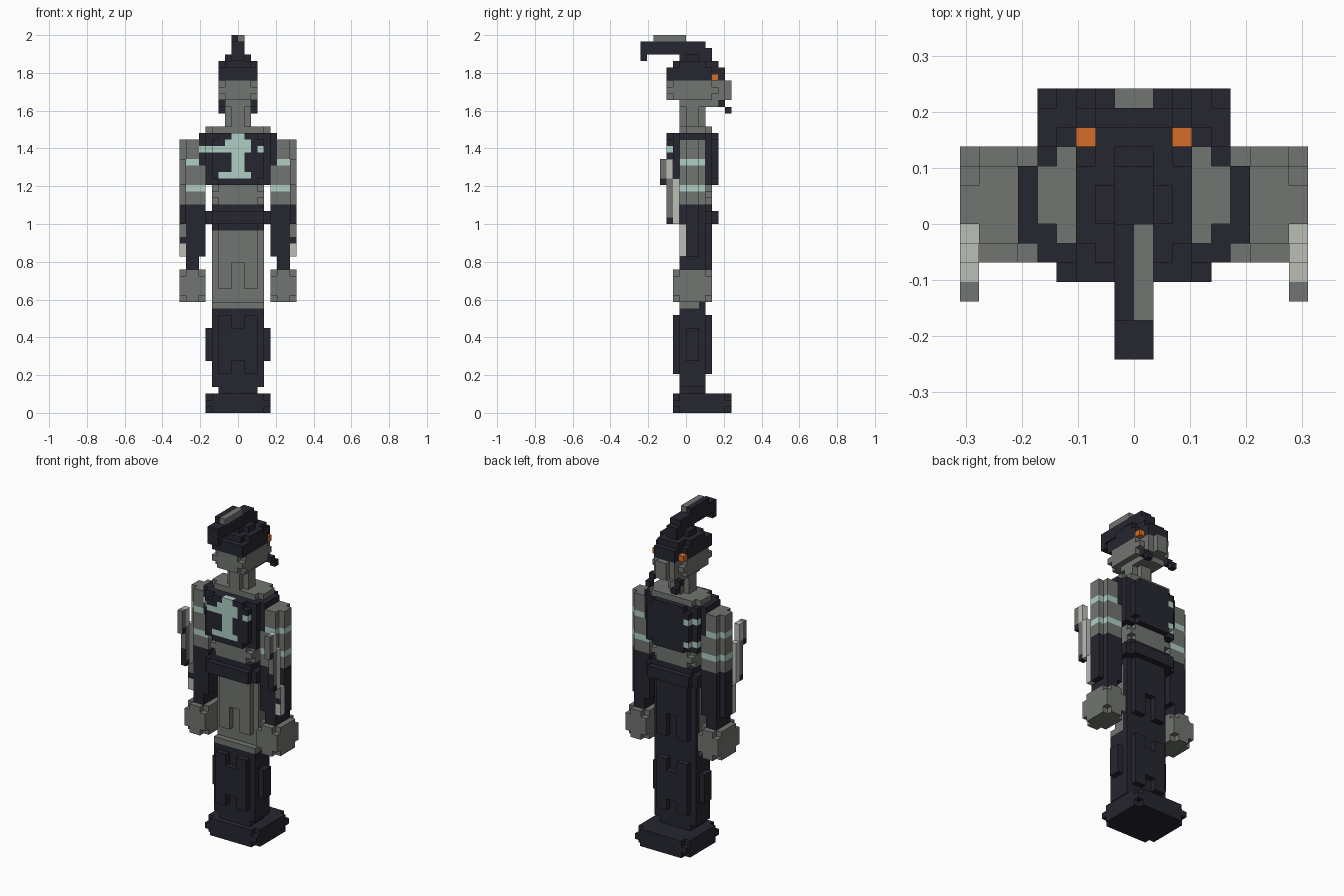
import bpy, bmesh
from mathutils import Vector

cube = bpy.data.objects.get("Cube")
if cube:
    bpy.data.objects.remove(cube)

UNIT = 2 / 58  # edge of one block
COLOURS = {
    "charcoal": (0.019, 0.019, 0.030),
    "stone_grey": (0.165, 0.177, 0.162),
    "pale_teal": (0.43, 0.62, 0.56),
    "ember_orange": (0.66, 0.155, 0.022),
    "light_grey": (0.50, 0.51, 0.47),
}
DARK, GREY, TEAL, ORANGE, LIGHT = COLOURS
names = list(COLOURS)
materials = []
for name, rgb in COLOURS.items():
    mat = bpy.data.materials.new(name)
    mat.use_nodes = True
    mat.diffuse_color = (*rgb, 1)
    shader = mat.node_tree.nodes["Principled BSDF"]
    shader.inputs["Base Color"].default_value = (*rgb, 1)
    shader.inputs["Roughness"].default_value = 0.9
    materials.append(mat)

blocks = {}  # block position -> (part, colour)


def cells(x, y, z):
    return [(i, j, k) for i in range(*x) for j in range(*y) for k in range(*z)]


def fill(part, colour, x, y, z, chip=False):
    """Fill a box of blocks; chip knocks off its eight corners."""
    for c in cells(x, y, z):
        corner = all(v in (r[0], r[1] - 1) for v, r in zip(c, (x, y, z)))
        if not (chip and corner):
            blocks[c] = (part, colour)


def wide(n):
    return (-n, n)


def both(part, colour, x, y, z, chip=False):
    """Fill the same box on the left and the right."""
    fill("left_" + part, colour, x, y, z, chip)
    fill("right_" + part, colour, (-x[1], -x[0]), y, z, chip)


def paint(colour, x, y, z):
    for c in cells(x, y, z):
        if c in blocks:
            blocks[c] = (blocks[c][0], colour)


def blade_edge(z):
    """Colour of a blade's cutting edge at a given height."""
    if z > 31 or z in (27, 28):
        return GREY
    return DARK if z > 25 else LIGHT


# Base and boots
fill("foot_base", DARK, wide(5), (-2, 7), (0, 3), chip=True)
fill("legs", DARK, wide(3), (-1, 3), (3, 4))
fill("legs", DARK, wide(4), (-1, 3), (4, 16))
fill("legs", DARK, wide(1), (-2, 4), (8, 13))
both("shin_plate", DARK, (1, 3), (-2, 4), (6, 15))
both("side_plate", DARK, (4, 5), (0, 2), (8, 13))

# Skirt: grey front half, dark rear half, hanging folds
fill("skirt", DARK, wide(4), (0, 3), (16, 29))
fill("skirt", DARK, wide(3), (-1, 4), (23, 29))
fill("skirt", DARK, wide(4), (-1, 3), (16, 17))
both("skirt_fold", DARK, (1, 3), (-1, 4), (19, 28))
paint(GREY, wide(4), (-1, 2), (16, 28))

# Belt and belly
fill("belt", DARK, wide(5), (-3, 5), (29, 31), chip=True)
fill("belt", DARK, wide(4), (-2, 4), (31, 32))
fill("belly", GREY, wide(4), (-2, 4), (32, 35), chip=True)

# Stepped chest armour
fill("chest", DARK, wide(6), (-1, 3), (38, 43))
fill("chest", DARK, wide(5), (-2, 4), (35, 43))
fill("chest", DARK, wide(4), (-3, 5), (35, 43), chip=True)
fill("shoulder_yoke", GREY, wide(5), (-1, 4), (43, 44), chip=True)

# Painted chest emblem
paint(TEAL, wide(1), (-3, -2), (36, 43))
paint(TEAL, wide(2), (-3, -2), (40, 42))
paint(TEAL, (-3, 2), (-3, -2), (36, 37))
paint(TEAL, (-6, -1), (-3, 0), (40, 41))
paint(TEAL, (3, 4), (-3, -1), (40, 41))
for row in (36, 40):
    paint(TEAL, (-4, -3), (4, 5), (row, row + 1))
    paint(TEAL, (-5, -4), (3, 4), (row, row + 1))

# Rounded arms with painted bands
both("arm", GREY, (6, 8), (-1, 3), (38, 42))
both("arm", GREY, (5, 8), (-1, 3), (32, 38))
both("arm", GREY, (8, 9), (0, 2), (32, 42))
for row in (34, 38):
    inner = 6 if row > 35 else 5
    both("arm", TEAL, (inner, 8), (-1, 3), (row, row + 1))
    both("arm", TEAL, (8, 9), (0, 2), (row, row + 1))

# Forearms with outer bracers, and hands
both("forearm", DARK, (5, 8), (-1, 3), (24, 32))
both("forearm", DARK, (6, 8), (-1, 3), (22, 24))
both("bracer", DARK, (8, 9), (0, 2), (24, 32))
both("hand", GREY, (5, 9), (-2, 4), (17, 22), chip=True)

# Stepped blades on the outside of the arms
both("blade", LIGHT, (8, 9), (-1, 0), (24, 29))
both("blade", LIGHT, (8, 9), (-2, -1), (29, 36))
both("blade", GREY, (8, 9), (-3, -2), (30, 36))
both("blade", LIGHT, (8, 9), (-3, -2), (36, 39))
both("blade", GREY, (8, 9), (-4, -3), (36, 39))
both("blade", DARK, (8, 9), (-4, -3), (35, 36))
both("blade", DARK, (8, 9), (-3, -2), (29, 30))

# Neck, head and face
fill("neck", GREY, wide(2), (0, 2), (44, 48))
fill("neck", GREY, wide(1), (-1, 3), (44, 48))
fill("head", GREY, wide(2), (-1, 5), (47, 48))
fill("head", GREY, wide(3), (-3, 5), (48, 51), chip=True)
fill("head", GREY, wide(2), (-3, 6), (48, 51))
fill("nose", GREY, wide(1), (6, 7), (48, 51))
both("tusk", DARK, (2, 3), (5, 6), (47, 48))
both("tusk", DARK, (2, 3), (6, 7), (46, 47))

# Cap and eyes
fill("cap", DARK, wide(3), (-3, 4), (51, 53))
fill("cap", DARK, wide(2), (-3, 6), (51, 53))
fill("cap", DARK, wide(3), (-2, 4), (53, 54), chip=True)
fill("cap", DARK, wide(2), (-2, 5), (53, 54))
fill("cap", DARK, wide(2), (-1, 3), (54, 55), chip=True)
both("eye", ORANGE, (2, 3), (4, 5), (51, 52))

# Plume
fill("plume", DARK, wide(1), (-1, 4), (54, 56))
fill("plume", DARK, wide(1), (-7, 3), (55, 57))
fill("plume", DARK, wide(1), (-7, -6), (54, 55))
fill("plume", DARK, (-1, 0), (-5, 0), (57, 58))
fill("plume", GREY, (0, 1), (-5, 0), (57, 58))

# Turn each part's exposed block sides into one mesh
AXES = [Vector((1, 0, 0)), Vector((0, 1, 0)), Vector((0, 0, 1))]
parts = {}
for cell, (part, colour) in blocks.items():
    parts.setdefault(part, []).append((cell, colour))

for part, members in parts.items():
    bm = bmesh.new()
    for cell, colour in members:
        for a in range(3):
            across, up = AXES[(a + 1) % 3], AXES[(a + 2) % 3]
            for sign in (-1, 1):
                base = Vector(cell)
                if tuple(int(v) for v in base + AXES[a] * sign) in blocks:
                    continue
                if sign > 0:
                    base += AXES[a]
                ring = [base, base + across, base + across + up, base + up]
                face = bm.faces.new([bm.verts.new(p * UNIT) for p in ring[::sign]])
                edge = "blade" in part and a == 1 and sign < 0
                face.material_index = names.index(blade_edge(cell[2]) if edge else colour)
    bmesh.ops.remove_doubles(bm, verts=bm.verts, dist=UNIT / 100)
    mesh = bpy.data.meshes.new(part)
    bm.to_mesh(mesh)
    bm.free()
    for mat in materials:
        mesh.materials.append(mat)
    bpy.context.collection.objects.link(bpy.data.objects.new(part, mesh))
